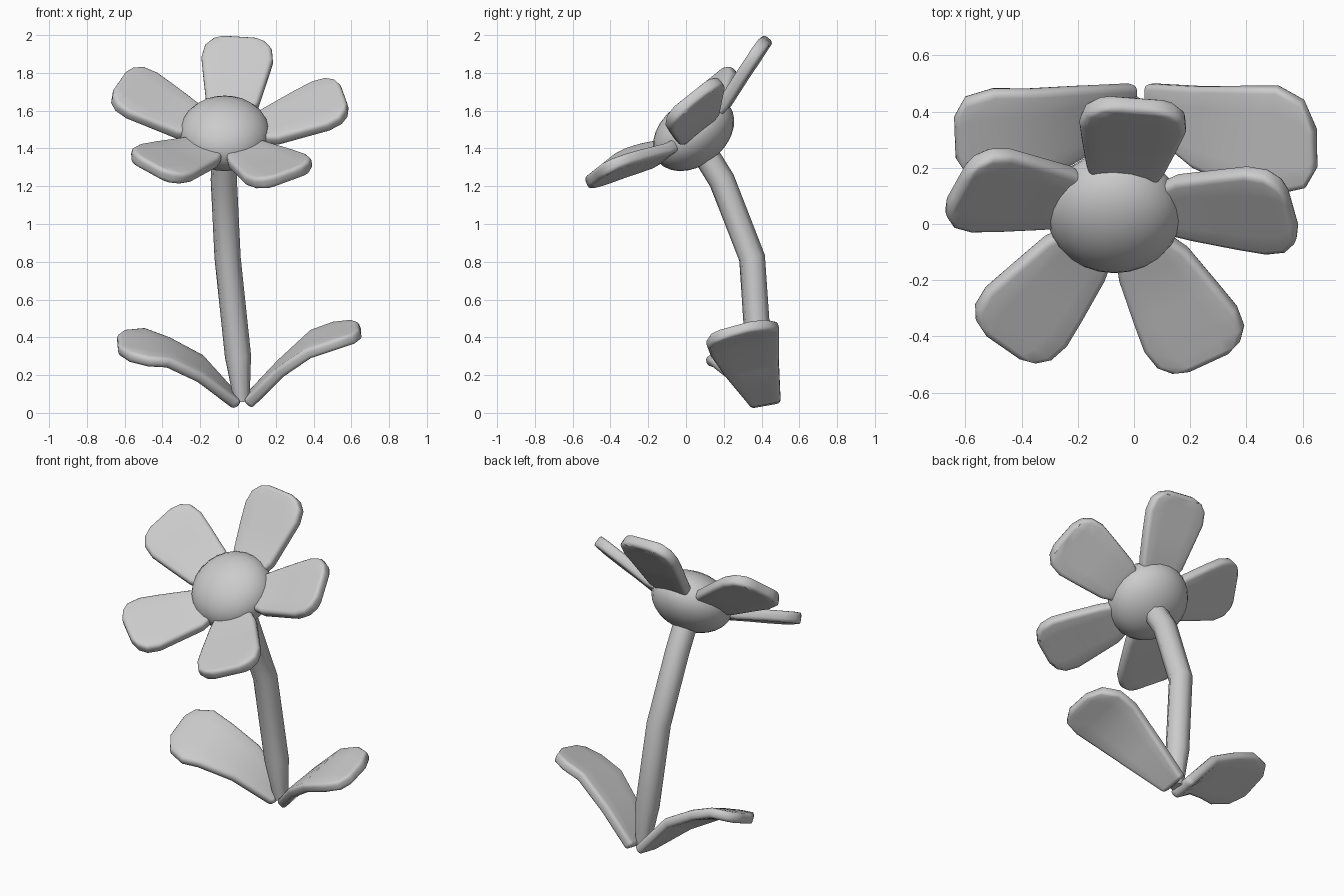
import bpy, math
from mathutils import Vector, Matrix

if "Cube" in bpy.data.objects:
    bpy.data.objects.remove(bpy.data.objects["Cube"])


def smooth(obj, angle=60):
    bpy.ops.object.select_all(action='DESELECT')
    bpy.context.view_layer.objects.active = obj
    obj.select_set(True)
    bpy.ops.object.shade_smooth_by_angle(angle=math.radians(angle))


def slab(name, rows, thickness, bulge=0.0, across=4):
    """Thick soft-edged blade spanned between pairs of edge points."""
    verts, faces = [], []
    for a, b in rows:
        a, b = Vector(a), Vector(b)
        for i in range(across + 1):
            t = i / across
            p = a.lerp(b, t)
            p.z += bulge * (1 - (2 * t - 1) ** 2)
            verts.append(p)
    n = across + 1
    for r in range(len(rows) - 1):
        for i in range(across):
            k = r * n + i
            faces.append((k, k + 1, k + n + 1, k + n))
    me = bpy.data.meshes.new(name)
    me.from_pydata(verts, [], faces)
    obj = bpy.data.objects.new(name, me)
    bpy.context.collection.objects.link(obj)
    s = obj.modifiers.new("thickness", 'SOLIDIFY')
    s.thickness, s.offset = thickness, 0
    b = obj.modifiers.new("soft_edge", 'BEVEL')
    b.width, b.segments = thickness * 0.4, 3
    b.limit_method, b.angle_limit = 'ANGLE', math.radians(60)
    smooth(obj)
    return obj


# Flower head frame: tilted back from horizontal toward the front
tilt = Matrix.Rotation(math.radians(38.5), 4, 'X')

# Domed centre
bpy.ops.mesh.primitive_uv_sphere_add(segments=24, ring_count=14, radius=1)
centre = bpy.context.object
centre.name = "flower_centre"
centre.matrix_world = (Matrix.Translation((-0.07, 0.04, 1.48)) @ tilt
                       @ Matrix.Diagonal((0.24, 0.24, 0.17, 1)))
smooth(centre)

# Five petals: distance from centre, half width, height
profile = [(0.10, 0.08, 0.0), (0.24, 0.14, 0.02), (0.40, 0.172, 0.075),
           (0.50, 0.19, 0.107), (0.57, 0.178, 0.13), (0.61, 0.14, 0.142),
           (0.632, 0.075, 0.147)]
for i in range(5):
    petal = slab("petal_%d" % (i + 1),
                 [((r, -w, h), (r, w, h)) for r, w, h in profile], 0.066)
    petal.matrix_world = (Matrix.Translation((-0.052, 0.03, 1.473)) @ tilt
                          @ Matrix.Rotation(math.radians(84.5 + 72 * i), 4, 'Z'))

# Bent stem
cu = bpy.data.curves.new("stem", 'CURVE')
cu.dimensions = '3D'
cu.bevel_depth, cu.bevel_resolution, cu.use_fill_caps = 0.07, 2, True
path = [(0.02, 0.40, 0.06), (0.0, 0.385, 0.3), (-0.055, 0.35, 0.82),
        (-0.075, 0.19, 1.23), (-0.07, 0.06, 1.44)]
sp = cu.splines.new('POLY')
sp.points.add(len(path) - 1)
for p, co in zip(sp.points, path):
    p.co = (*co, 1)
sp.points[0].radius = 0.6
stem = bpy.data.objects.new("stem", cu)
bpy.context.collection.objects.link(stem)
bpy.context.view_layer.objects.active = stem
bpy.ops.object.select_all(action='DESELECT')
stem.select_set(True)
bpy.ops.object.convert(target='MESH')
smooth(bpy.context.object)

# Two leaves: back edge and front edge from base to tip
slab("right_leaf", [
    ((.05, .50, .07), (.05, .34, .04)), ((.23, .49, .26), (.22, .20, .21)),
    ((.40, .49, .42), (.37, .13, .31)), ((.51, .49, .46), (.52, .11, .36)),
    ((.60, .44, .47), (.61, .13, .39)), ((.645, .33, .46), (.65, .20, .42))], 0.06)
slab("left_leaf", [
    ((.0, .50, .06), (.0, .34, .035)), ((-.20, .49, .29), (-.20, .23, .18)),
    ((-.37, .48, .38), (-.37, .13, .26)), ((-.50, .48, .43), (-.47, .11, .265)),
    ((-.60, .45, .42), (-.57, .14, .29)), ((-.64, .38, .39), (-.635, .24, .33))], 0.06)
